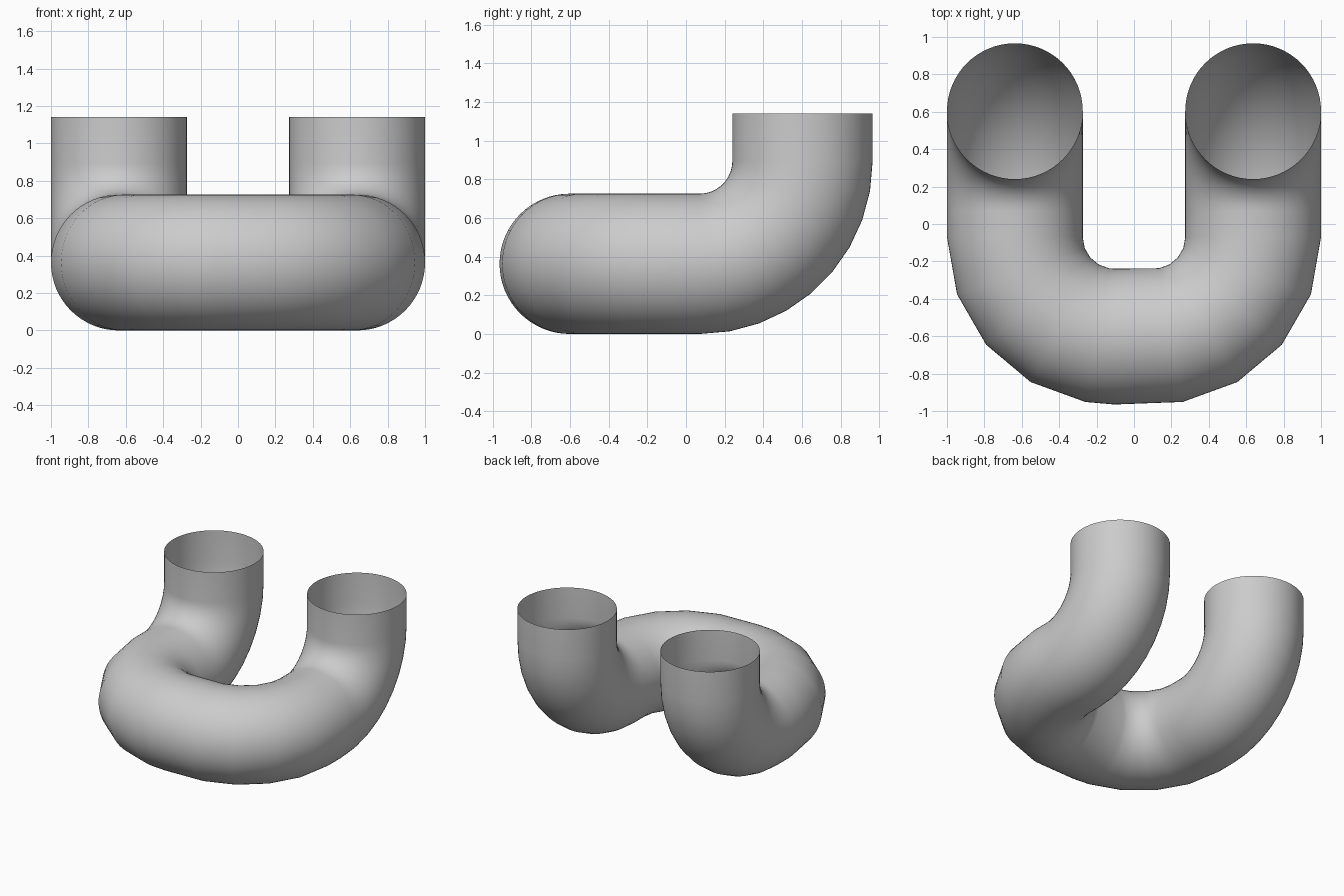
import bpy
import bmesh
from math import cos, sin, radians, tau
from mathutils import Vector

cube = bpy.data.objects.get("Cube")
if cube:
    bpy.data.objects.remove(cube)

RADIUS = 0.363    # pipe radius
BEND = 0.532      # centreline radius of every bend
LEG_X = 0.637     # centreline of the legs
BACK_Y = 0.603    # centreline of the upright ends
TOP_Z = 1.14
SIDES = 64


def leg_path(side, front_angles):
    """Centreline points and tangents from an open end to the middle of the front."""
    x = side * LEG_X
    path = [(Vector((x, BACK_Y, TOP_Z)), Vector((0, 0, -1)))]
    # upright end curving forward
    for deg in range(0, 91, 10):
        a = radians(deg)
        path.append((Vector((x, BACK_Y - BEND + BEND * cos(a), RADIUS + BEND - BEND * sin(a))),
                     Vector((0, -sin(a), -cos(a)))))
    # level leg curving inward
    for deg in front_angles:
        a = radians(deg)
        path.append((Vector((side * (LEG_X - BEND + BEND * cos(a)), -0.07 - BEND * sin(a), RADIUS)),
                     Vector((-side * sin(a), -cos(a), 0))))
    return path


# Full path: one leg forwards, the other reversed
path = leg_path(1, (0, 20, 40, 60, 80))
path += [(p, -t) for p, t in reversed(leg_path(-1, (0, 20, 40, 60, 80, 90)))]

# Sweep a circle along the path, leaving both ends open
bm = bmesh.new()
rings = []
spoke, last = Vector((1, 0, 0)), path[0][1]
for point, tangent in path:
    spoke = last.rotation_difference(tangent) @ spoke
    other = tangent.cross(spoke)
    rings.append([bm.verts.new(point + RADIUS * (spoke * cos(tau * i / SIDES) + other * sin(tau * i / SIDES)))
                  for i in range(SIDES)])
    last = tangent
for a, b in zip(rings, rings[1:]):
    for i in range(SIDES):
        j = (i + 1) % SIDES
        bm.faces.new((a[i], a[j], b[j], b[i])).smooth = True

mesh = bpy.data.meshes.new("bent_pipe")
bm.to_mesh(mesh)
bm.free()
pipe = bpy.data.objects.new("bent_pipe", mesh)
bpy.context.collection.objects.link(pipe)

# Plain light grey
grey = bpy.data.materials.new("light_grey")
grey.use_nodes = True
grey.diffuse_color = (0.6, 0.6, 0.6, 1)
grey.node_tree.nodes["Principled BSDF"].inputs["Base Color"].default_value = (0.6, 0.6, 0.6, 1)
mesh.materials.append(grey)
